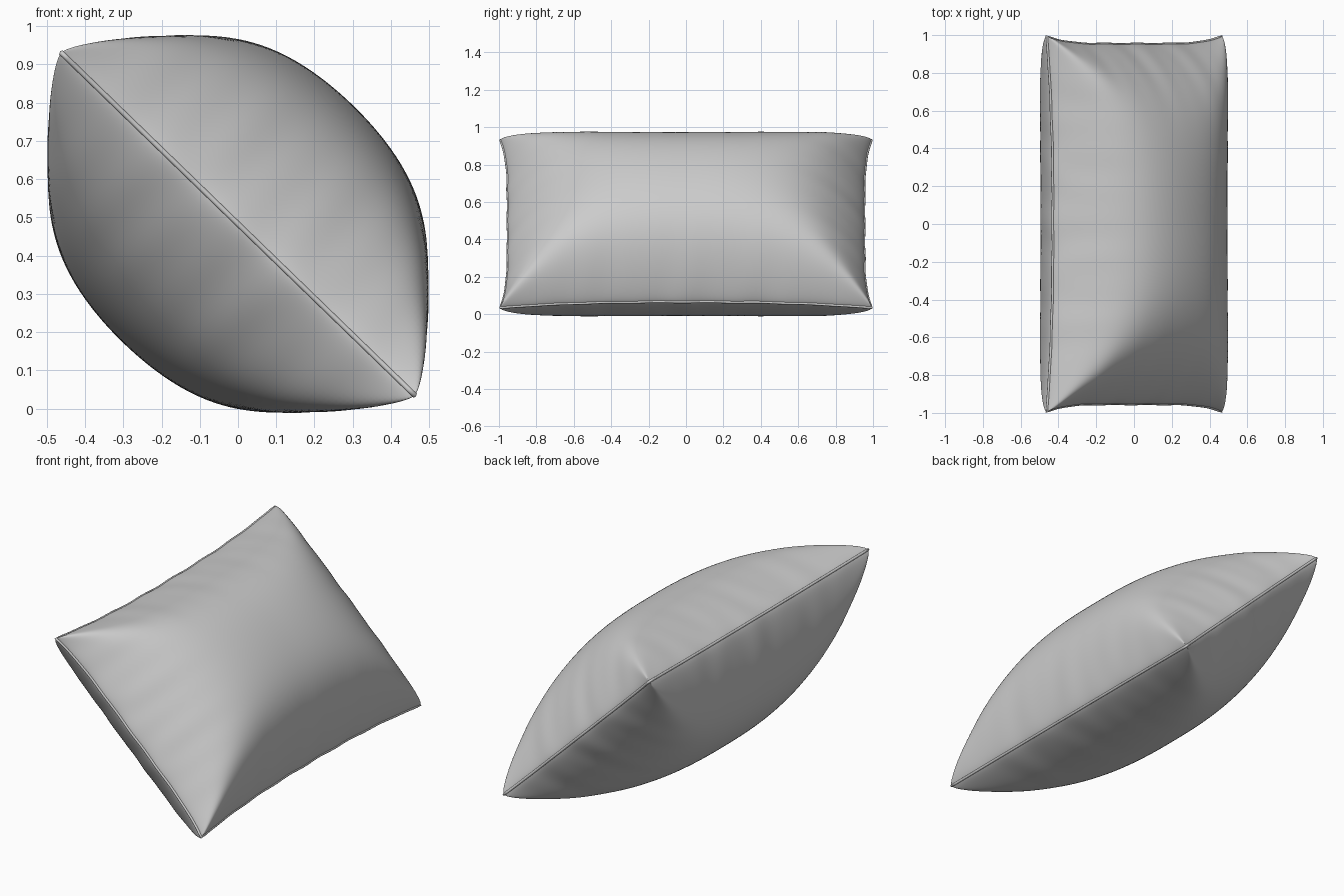
import bpy, bmesh, math
from mathutils import Matrix

if "Cube" in bpy.data.objects:
    bpy.data.objects.remove(bpy.data.objects["Cube"])

N = 96                       # grid cells per side
THICK = 0.432                # half thickness at the middle
K = 4.5                      # sharpness of the ridges running to the corners
TILT = Matrix.Translation((0, 0, 0.4825)) @ Matrix.Rotation(math.radians(44.1), 4, 'Y')


def outline(a, b):
    """Square (a, b) in -1..1 to the pinched pillow outline with pulled-out corners."""
    u = a * (0.598 + 0.045 * abs(b) ** 2.5)
    v = b * (0.952 + 0.041 * abs(a) ** 5)
    # faint puckering of the seam
    u += 0.002 * a ** 8 * math.sin(23 * b + 2 * a) * (1 - b * b)
    v += 0.002 * b ** 8 * math.sin(17 * a + b) * (1 - a * a)
    return u, v


def profile(x):
    """Rise from the seam: steep at first, then a broad dome."""
    return 0.85 * x ** 0.95 + 0.15 * x ** 0.4 if x > 1e-6 else 0


def puff(a, b):
    """Inflated height: a soft minimum of the two edge profiles plus wrinkles."""
    fa = profile(1 - a * a)
    fb = profile(1 - abs(b) ** 2.6)
    if fa < 1e-6 or fb < 1e-6:
        return 0
    h = THICK * 2 ** (1 / K) * (fa ** -K + fb ** -K) ** (-1 / K)
    wa = fa * (1 - fa) ** 3 * (1 - b * b)
    wb = fb * (1 - fb) ** 3 * (1 - a * a)
    h += 0.022 * wa * (math.sin(19 * b + a) + 0.6 * math.sin(34 * b + 1))
    h += 0.022 * wb * (math.sin(15 * a + b) + 0.6 * math.sin(27 * a + 2))
    return h


# pillow body: two puffed sheets joined along the seam
steps = [math.sin(math.pi / 2 * (2 * i / N - 1)) for i in range(N + 1)]
bm = bmesh.new()
for side in (1, -1):
    grid = [[bm.verts.new((*outline(a, b), side * puff(a * side, b))) for b in steps]
            for a in steps]
    for i in range(N):
        for j in range(N):
            bm.faces.new((grid[i][j], grid[i + 1][j], grid[i + 1][j + 1], grid[i][j + 1]))
bmesh.ops.remove_doubles(bm, verts=bm.verts, dist=1e-5)
bmesh.ops.recalc_face_normals(bm, faces=bm.faces)
mesh = bpy.data.meshes.new("pillow_body")
bm.to_mesh(mesh)
bm.free()
mesh.shade_smooth()
body = bpy.data.objects.new("pillow_body", mesh)
body.matrix_world = TILT
bpy.context.collection.objects.link(body)

# seam piping: thin bead around the outline
M = 60
line = [2 * i / M - 1 for i in range(M)]
path = ([(t, -1) for t in line] + [(1, t) for t in line]
        + [(-t, 1) for t in line] + [(-1, -t) for t in line])
curve = bpy.data.curves.new("seam_piping", 'CURVE')
curve.dimensions = '3D'
curve.bevel_depth = 0.007
curve.bevel_resolution = 3
spline = curve.splines.new('POLY')
spline.points.add(len(path) - 1)
spline.use_cyclic_u = True
for p, (a, b) in zip(spline.points, path):
    p.co = (*outline(a, b), 0, 1)
spline.use_smooth = True
seam = bpy.data.objects.new("seam_piping", curve)
seam.matrix_world = TILT
bpy.context.collection.objects.link(seam)
